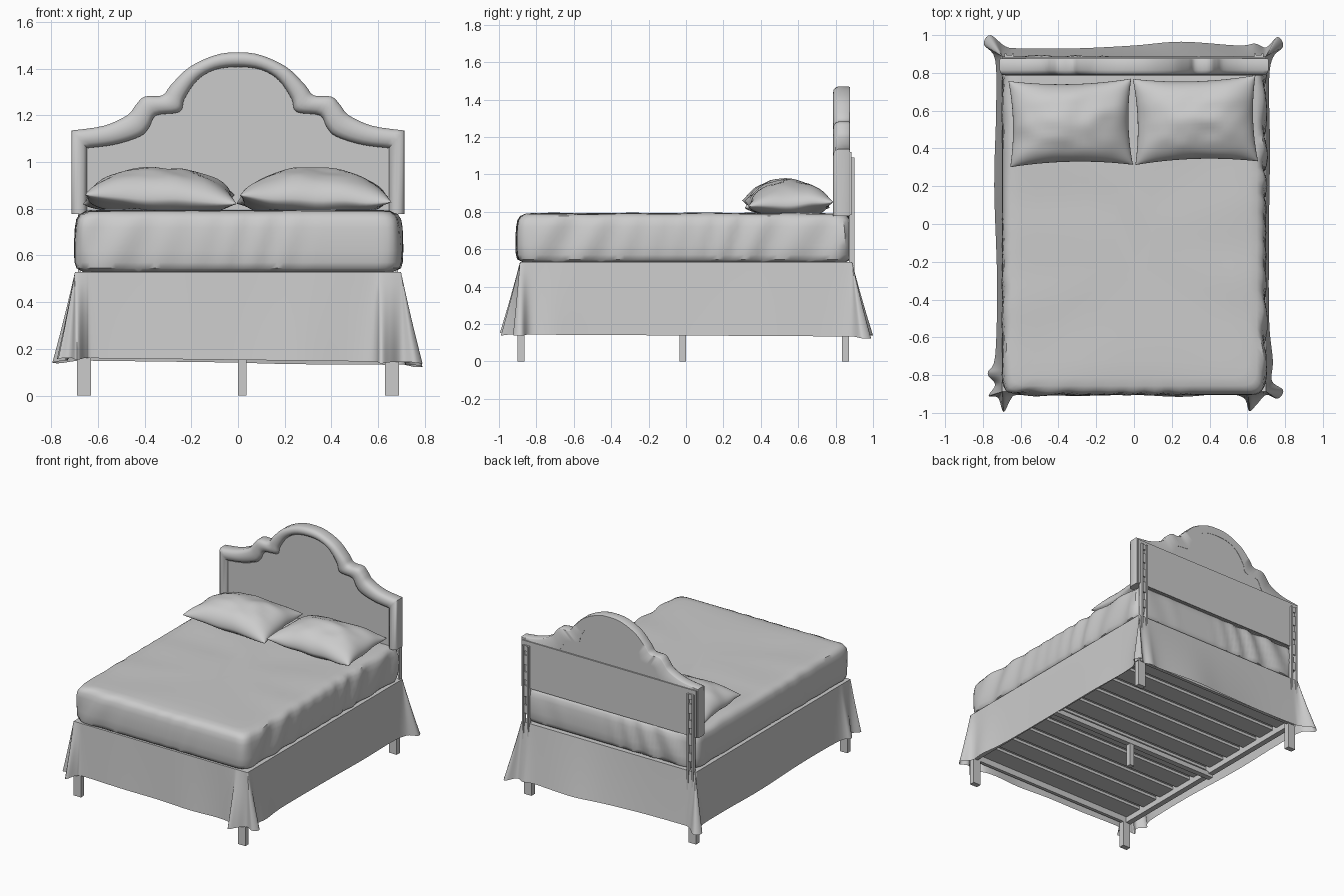
import bpy, bmesh, math
from mathutils import Vector, noise

if "Cube" in bpy.data.objects:
    bpy.data.objects.remove(bpy.data.objects["Cube"])

fabric = bpy.data.materials.new("light_grey")
fabric.diffuse_color = (0.6, 0.6, 0.6, 1)
fabric.use_nodes = True
fabric.node_tree.nodes["Principled BSDF"].inputs["Base Color"].default_value = fabric.diffuse_color


def finish(name, bm, angle=40):
    bmesh.ops.remove_doubles(bm, verts=bm.verts, dist=1e-5)
    bmesh.ops.recalc_face_normals(bm, faces=bm.faces)
    me = bpy.data.meshes.new(name)
    bm.to_mesh(me)
    bm.free()
    me.materials.append(fabric)
    me.shade_smooth()
    me.set_sharp_from_angle(angle=math.radians(angle))
    ob = bpy.data.objects.new(name, me)
    bpy.context.collection.objects.link(ob)
    return ob


def box(name, x0, x1, y0, y1, z0, z1):
    bm = bmesh.new()
    bmesh.ops.create_cube(bm, size=1)
    for v in bm.verts:
        v.co = ((x0 + x1) / 2 + v.co.x * (x1 - x0), (y0 + y1) / 2 + v.co.y * (y1 - y0),
                (z0 + z1) / 2 + v.co.z * (z1 - z0))
    return finish(name, bm, 20)


def loft(name, rings, cap_start=True, cap_end=True, angle=40):
    """Skin a list of closed rings of equal length."""
    bm = bmesh.new()
    vs = [[bm.verts.new(p) for p in r] for r in rings]
    n = len(rings[0])
    for a, b in zip(vs, vs[1:]):
        for i in range(n):
            j = (i + 1) % n
            bm.faces.new((a[i], a[j], b[j], b[i]))
    if cap_start:
        bm.faces.new(vs[0])
    if cap_end:
        bm.faces.new(vs[-1])
    return finish(name, bm, angle)


def smooth_path(pts, steps, closed=False):
    """Catmull-Rom curve through 2D points."""
    pts = [Vector(p) for p in pts]
    n = len(pts)
    get = (lambda i: pts[i % n]) if closed else (lambda i: pts[min(max(i, 0), n - 1)])
    out = []
    for i in range(n if closed else n - 1):
        a, b, c, d = (get(i + k) for k in (-1, 0, 1, 2))
        for s in range(steps):
            t = s / steps
            out.append(0.5 * (2 * b + (c - a) * t + (2 * a - 5 * b + 4 * c - d) * t * t
                              + (3 * b - a - 3 * c + d) * t ** 3))
    if not closed:
        out.append(pts[-1])
    return out


def clamp(v, m):
    return max(-m, min(m, v))


# Mattress: rounded rectangle rings with soft folds on the sides
def rect_ring(inset, z, a=0.695, b=0.892, cy=-0.01, n=50):
    a, b = a - inset, b - inset
    r = min(0.07, a * 0.6)
    base = []
    for s in range(n):
        t = -1 + 2 * s / n
        base.append((t, -1, 0))
    base += [(1, -1 + 2 * s / n, 1) for s in range(n)]
    base += [(1 - 2 * s / n, 1, 2) for s in range(n)]
    base += [(-1, 1 - 2 * s / n, 3) for s in range(n)]
    ring = []
    for u, v, side in base:
        p = Vector((u * a, v * b))
        core = Vector((clamp(p.x, a - r), clamp(p.y, b - r)))
        d = (p - core).normalized()
        p = core + d * r
        f = 0
        if inset < 0.03:
            along = p.y if side % 2 else p.x
            mask = max(0, noise.noise(Vector((along * 2.5, side * 3.1, 0.4))) + 0.35)
            f = 0.011 * mask * math.sin(38 * along - 14 * z + 3 * math.sin(5 * along))
        p = p + d * f
        dz = 0.007 * noise.noise(Vector((p.x * 2, p.y * 4, 1.7))) if z > 0.78 else 0
        ring.append((p.x, p.y + cy, z + dz))
    return ring


profile = [(0.03, 0.53), (0.008, 0.545), (0, 0.57), (-0.003, 0.62), (-0.003, 0.67), (0, 0.72),
           (0.006, 0.755), (0.02, 0.777), (0.045, 0.788), (0.09, 0.791), (0.18, 0.792),
           (0.3, 0.792), (0.45, 0.791), (0.6, 0.791)]
loft("mattress", [rect_ring(i, z) for i, z in profile])

# Bed skirt: hangs from the deck edge, flaring into folds at the corners
hem = [(-0.6, -0.905), (-0.3, -0.91), (0, -0.905), (0.25, -0.915), (0.47, -0.9), (0.58, -0.92),
       (0.61, -0.99), (0.65, -0.955), (0.70, -0.905), (0.76, -0.925), (0.79, -0.88), (0.73, -0.83),
       (0.735, -0.72), (0.715, -0.5), (0.715, 0), (0.72, 0.4), (0.715, 0.75), (0.735, 0.88),
       (0.79, 0.94), (0.76, 0.99), (0.70, 0.935), (0.64, 0.955), (0.55, 0.945), (0.25, 0.965),
       (0, 0.945), (-0.3, 0.93), (-0.6, 0.93), (-0.68, 0.94), (-0.76, 1.0), (-0.795, 0.95),
       (-0.735, 0.87), (-0.73, 0.6), (-0.74, 0.2), (-0.725, -0.3), (-0.735, -0.7), (-0.775, -0.79),
       (-0.735, -0.85), (-0.77, -0.91), (-0.72, -0.92), (-0.69, -0.995), (-0.65, -0.925)]
hem = smooth_path(hem, 5, True)
skirt = []
for k in range(9):
    t = k / 8
    ring = []
    for p in hem:
        top = Vector((clamp(p.x, 0.698), clamp(p.y, 0.888)))
        low = 0.147 - 0.012 * p.x - 0.006 * p.y - 0.15 * max(0, (p - top).length - 0.05)
        q = top.lerp(p, 0.9 * t + 0.1 * t * t)
        ring.append((q.x, q.y, 0.53 + (low - 0.53) * t))
    skirt.append(ring)
loft("bed_skirt", skirt, True, False, 60)


# Pillows: puffed grid with pinched sides and pointed corners
def pillow(name, cx, cy, tilt, seed, n=30):
    bm = bmesh.new()
    for top in (True, False):
        grid = []
        for i in range(n + 1):
            row = []
            for j in range(n + 1):
                u = math.sin(math.pi / 2 * (2 * i / n - 1))
                v = math.sin(math.pi / 2 * (2 * j / n - 1))
                x = u * 0.325 * (1 - 0.06 * (1 - v * v))
                y = v * 0.228 * (1 - 0.1 * (1 - u * u))
                puff = max(0, (1 - u * u) * (1 - v * v))
                edge = 0.012 * noise.noise(Vector((u * 2, v * 2, seed)))
                z = 0.838 + edge + 0.015 * u * v
                if top:
                    z += 0.137 * puff ** 0.5 + 0.012 * puff * noise.noise(Vector((u * 3, v * 3, seed + 5)))
                else:
                    z -= 0.05 * min(1, 1.5 * puff ** 0.5)
                c, s = math.cos(tilt), math.sin(tilt)
                row.append(bm.verts.new((cx + x * c - y * s, cy + x * s + y * c, z)))
            grid.append(row)
        for i in range(n):
            for j in range(n):
                bm.faces.new((grid[i][j], grid[i + 1][j], grid[i + 1][j + 1], grid[i][j + 1]))
    return finish(name, bm, 60)


pillow("left_pillow", -0.335, 0.535, 0.02, 2.3)
pillow("right_pillow", 0.325, 0.55, 0.03, 7.7)

# Headboard: rounded border swept between matching outer and inner outlines
outer = [(-0.712, 1.135), (-0.575, 1.155), (-0.475, 1.20), (-0.437, 1.245), (-0.40, 1.28),
         (-0.325, 1.285), (-0.287, 1.33), (-0.21, 1.405), (-0.10, 1.457), (0, 1.47)]
inner = [(-0.647, 1.06), (-0.53, 1.075), (-0.42, 1.11), (-0.38, 1.15), (-0.35, 1.20),
         (-0.25, 1.215), (-0.23, 1.27), (-0.175, 1.35), (-0.10, 1.395), (0, 1.408)]


def outline(pts):
    full = pts + [(-x, z) for x, z in reversed(pts[:-1])]
    x = full[0][0]
    return [Vector((x, 0.778))] + smooth_path(full, 4) + [Vector((-x, 0.778))]


out_line, in_line = outline(outer), outline(inner)
section = [(0.06, 0.876), (0, 0.87), (0, 0.815), (0.08, 0.8), (0.25, 0.79), (0.5, 0.787),
           (0.75, 0.791), (0.92, 0.802), (1, 0.82), (1, 0.876)]
rim = []
for o, i in zip(out_line, in_line):
    rim.append([(o.x + (i.x - o.x) * t, y, o.y + (i.y - o.y) * t) for t, y in section])
loft("headboard_border", rim, angle=50)
loft("headboard_panel", [[(p.x, y, p.y) for p in in_line] for y in (0.812, 0.874)])
box("headboard_back_plate", -0.7, 0.7, 0.872, 0.884, 0.782, 1.12)

# Headboard posts, legs and side rails, left and right
for s, side in ((-1, "left"), (1, "right")):
    cx = s * 0.66
    for k in (-1, 1):
        c = cx + k * 0.02
        box(side + "_post_strip", c - 0.006, c + 0.006, 0.872, 0.902, 0.2, 1.09)
    for z0, z1 in ((0.6, 0.66), (0.72, 0.80), (0.84, 0.9), (0.95, 1.02), (1.05, 1.09)):
        box(side + "_post_plate", cx - 0.02, cx + 0.02, 0.882, 0.894, z0, z1)
    for y, end in ((-0.882, "front"), (0.852, "back")):
        box(f"{end}_{side}_leg", cx - 0.03, cx + 0.03, y - 0.019, y + 0.019, 0, 0.25)
    box(side + "_rail", s * 0.675 - 0.02, s * 0.675 + 0.02, -0.88, 0.87, 0.185, 0.25)
for y, end in ((-0.875, "front"), (0.865, "back")):
    box(end + "_rail", -0.68, 0.68, y - 0.012, y + 0.012, 0.185, 0.25)

# Centre support, slats and box base
box("cross_bar", -0.69, 0.69, -0.037, 0.003, 0.165, 0.2)
box("middle_leg", 0, 0.036, -0.035, 0.001, 0, 0.17)
for k in range(10):
    y = -0.79 + k * 0.175
    box("slat", -0.67, 0.67, y - 0.068, y + 0.068, 0.225, 0.245)
box("box_base", -0.685, 0.685, -0.875, 0.865, 0.25, 0.52)
